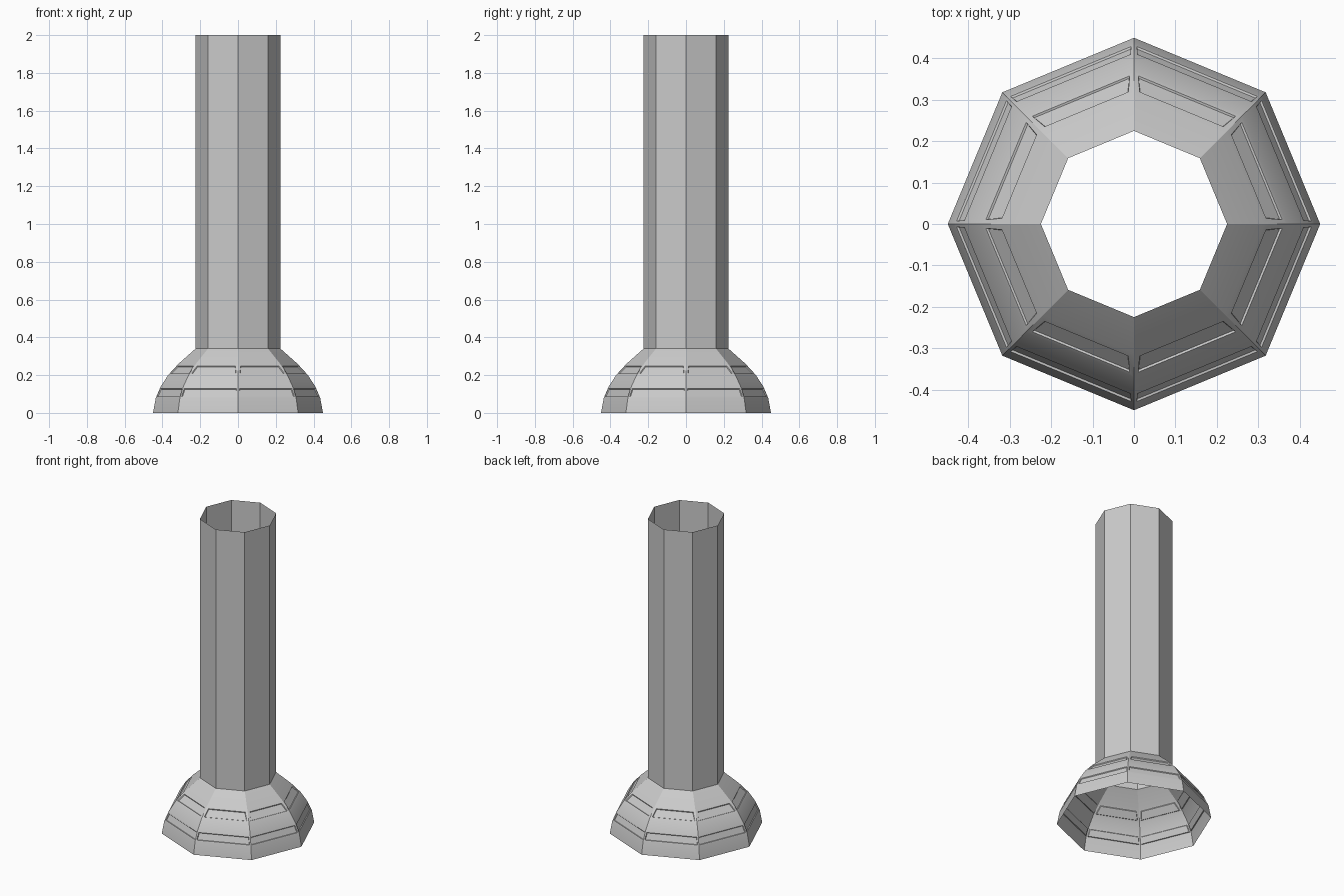
import bpy, bmesh, math

if "Cube" in bpy.data.objects:
    bpy.data.objects.remove(bpy.data.objects["Cube"])

SIDES = 8


def lathe(name, profile, slots=None):
    """Revolve an open (radius, z) profile in 8 sides; slots = {band: margin}."""
    bm = bmesh.new()
    rings = []
    for r, z in profile:
        rings.append([bm.verts.new((r * math.cos(math.tau * i / SIDES),
                                    r * math.sin(math.tau * i / SIDES), z))
                      for i in range(SIDES)])
    bands = []
    for lo, hi in zip(rings, rings[1:]):
        bands.append([bm.faces.new((lo[i], lo[(i + 1) % SIDES],
                                    hi[(i + 1) % SIDES], hi[i]))
                      for i in range(SIDES)])
    bm.normal_update()
    # recessed slot in each face of the chosen bands
    for band, margin in (slots or {}).items():
        faces = bands[band]
        bmesh.ops.inset_individual(bm, faces=faces, thickness=margin)
        bmesh.ops.inset_individual(bm, faces=faces, thickness=0.004, depth=-0.005)
    mesh = bpy.data.meshes.new(name)
    bm.to_mesh(mesh)
    bm.free()
    obj = bpy.data.objects.new(name, mesh)
    bpy.context.collection.objects.link(obj)
    return obj


# octagonal open tube
lathe("column", [(0.225, 0.34), (0.225, 2.0)])

# faceted domed foot with two rows of slots
foot = lathe("domed_foot",
             [(0.45, 0), (0.435, 0.08), (0.41, 0.138), (0.37, 0.2),
              (0.315, 0.26), (0.225, 0.34)],
             {1: 0.012, 3: 0.018})
bpy.context.view_layer.objects.active = foot
foot.select_set(True)
bpy.ops.object.shade_smooth_by_angle(angle=math.radians(30))
